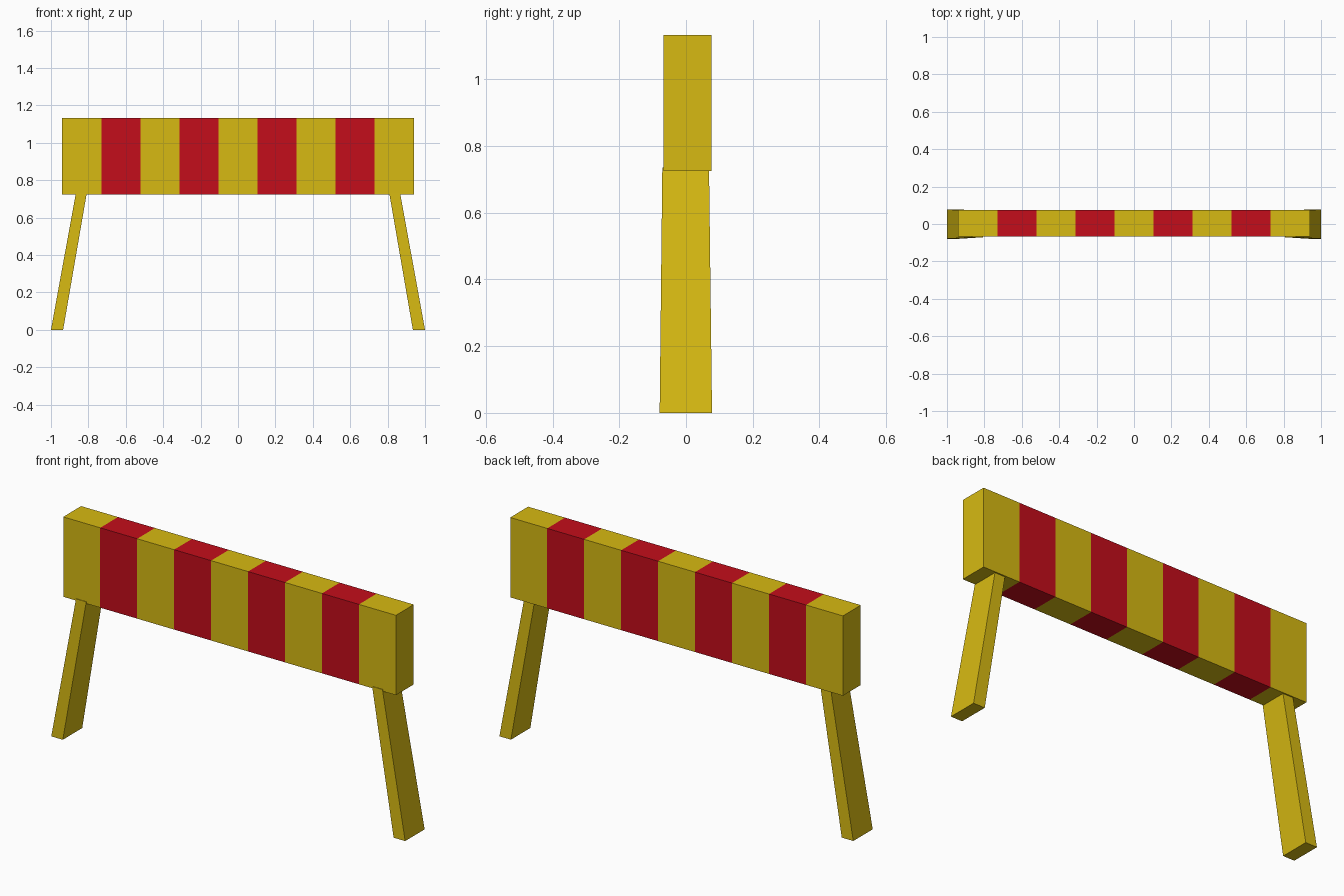
import bpy, bmesh

if "Cube" in bpy.data.objects:
    bpy.data.objects.remove(bpy.data.objects["Cube"])


def material(name, color):
    m = bpy.data.materials.new(name)
    m.diffuse_color = (*color, 1)
    m.use_nodes = True
    m.node_tree.nodes["Principled BSDF"].inputs["Base Color"].default_value = m.diffuse_color
    return m


yellow = material("yellow_paint", (0.68, 0.49, 0.006))
red = material("red_paint", (0.55, 0.004, 0.011))


def add_object(name, bm, mats):
    bmesh.ops.recalc_face_normals(bm, faces=bm.faces)
    mesh = bpy.data.meshes.new(name)
    bm.to_mesh(mesh)
    bm.free()
    for m in mats:
        mesh.materials.append(m)
    obj = bpy.data.objects.new(name, mesh)
    bpy.context.collection.objects.link(obj)
    return obj


# Striped board: one box sliced into nine equal bands
HALF, STRIPES = 0.94, 9
Y0, Y1, Z0, Z1 = -0.068, 0.076, 0.725, 1.133
width = 2 * HALF / STRIPES
bm = bmesh.new()
rings = []
for i in range(STRIPES + 1):
    x = -HALF + i * width
    rings.append([bm.verts.new((x, y, z)) for y, z in
                  ((Y0, Z0), (Y1, Z0), (Y1, Z1), (Y0, Z1))])
for i in range(STRIPES):
    a, b = rings[i], rings[i + 1]
    for j in range(4):
        k = (j + 1) % 4
        face = bm.faces.new((a[j], a[k], b[k], b[j]))
        face.material_index = i % 2
bm.faces.new(rings[0])
bm.faces.new(rings[-1])
add_object("striped_board", bm, (yellow, red))


# Splayed legs: slightly tapered, tops set just into the board
def leg(name, side):
    bm = bmesh.new()
    ends = []
    for x_out, x_in, y0, y1, z in ((1.0, 0.935, -0.079, 0.078, 0.0),
                                   (0.866, 0.808, -0.071, 0.069, 0.735)):
        ends.append([bm.verts.new((side * x, y, z)) for x, y in
                     ((x_out, y0), (x_out, y1), (x_in, y1), (x_in, y0))])
    low, top = ends
    for j in range(4):
        k = (j + 1) % 4
        bm.faces.new((low[j], low[k], top[k], top[j]))
    bm.faces.new(low)
    bm.faces.new(top)
    add_object(name, bm, (yellow,))


leg("left_leg", -1)
leg("right_leg", 1)
